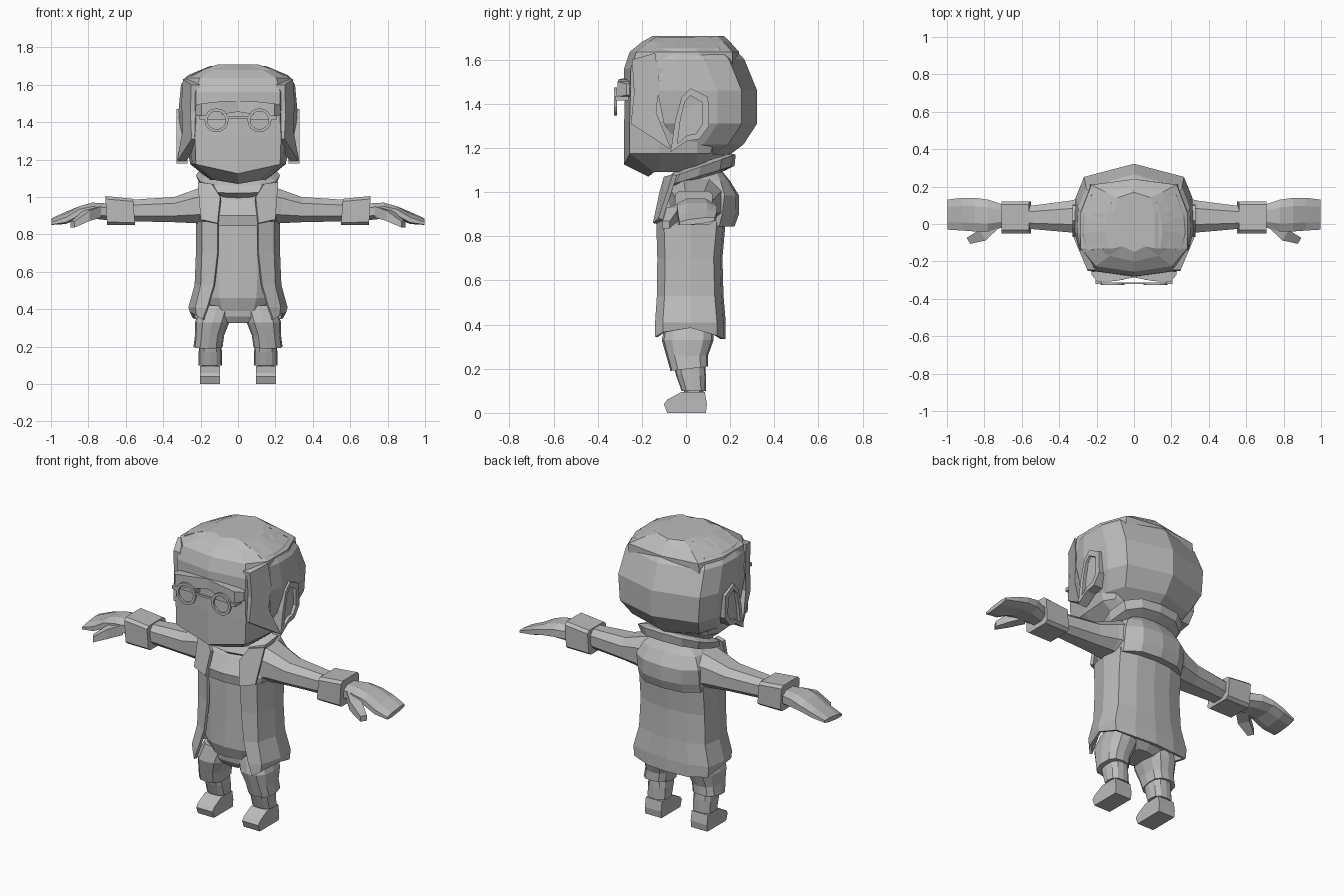
import bpy, bmesh, math
from mathutils import Vector

if "Cube" in bpy.data.objects:
    bpy.data.objects.remove(bpy.data.objects["Cube"])

grey = bpy.data.materials.new("plain grey")
grey.diffuse_color = (0.5, 0.5, 0.5, 1)
grey.use_nodes = True
grey.node_tree.nodes["Principled BSDF"].inputs["Base Color"].default_value = grey.diffuse_color


def finish(name, bm, mirror=False, shell=0):
    bmesh.ops.recalc_face_normals(bm, faces=bm.faces)
    me = bpy.data.meshes.new(name)
    bm.to_mesh(me)
    bm.free()
    me.materials.append(grey)
    ob = bpy.data.objects.new(name, me)
    bpy.context.collection.objects.link(ob)
    if shell:
        m = ob.modifiers.new("shell", 'SOLIDIFY')
        m.thickness, m.offset = shell, -1
    if mirror:
        ob.modifiers.new("mirror", 'MIRROR').use_mirror_merge = False
    return ob


def loft(name, rings, closed=True, caps=True, mirror=False, shell=0):
    """Skin a row of equal-length point rings."""
    bm = bmesh.new()
    vs = [[bm.verts.new(p) for p in r] for r in rings]
    n = len(rings[0])
    for a, b in zip(vs, vs[1:]):
        for i in range(n if closed else n - 1):
            j = (i + 1) % n
            bm.faces.new((a[i], a[j], b[j], b[i]))
    if caps:
        bm.faces.new(vs[0])
        bm.faces.new(vs[-1])
    return finish(name, bm, mirror, shell)


def oval(z, w, yf, yb, tilt=0, x=0):
    """Twelve-sided horizontal ring; tilt raises the back."""
    d = yb - yf
    half = [(0, yf), (.55*w, yf+.04*d), (.9*w, yf+.2*d), (w, yf+.5*d),
            (.9*w, yb-.2*d), (.55*w, yb-.04*d), (0, yb)]
    pts = half + [(-a, b) for a, b in half[-2:0:-1]]
    return [(x+a, b, z + tilt*((b-yf)/d - .5)) for a, b in pts]


def octo(x, y0, y1, z0, z1, lean=0, c=.25):
    """Chamfered ring across the arm."""
    dy, dz = (y1-y0)*c, (z1-z0)*c
    pts = [(y0+dy, z0), (y1-dy, z0), (y1, z0+dz), (y1, z1-dz),
           (y1-dy, z1), (y0+dy, z1), (y0, z1-dz), (y0, z0+dz)]
    return [(x + lean*(z-z0), y, z) for y, z in pts]


def slab(name, outline, x0, x1, mirror=True):
    """Side outline (y, z) extruded across x."""
    return loft(name, [[(x, y, z) for y, z in outline] for x in (x0, x1)], mirror=mirror)


# Shirt and hips
loft("shirt", [oval(.39, .15, -.10, .13), oval(.46, .18, -.125, .15),
               oval(.60, .19, -.12, .15), oval(.85, .18, -.115, .15),
               oval(.98, .17, -.08, .16), oval(1.06, .13, -.03, .15)])
loft("hips", [oval(.325, .08, -.07, .10), oval(.36, .18, -.09, .13), oval(.45, .18, -.10, .13)])


# Open coat with flared hem
def coat_ring(z, edge, w, yf, yb, hem=0):
    half = [(edge, yf), (w*.86, yf+.035), (w, .02), (w*.93, yb-.04), (w*.5, yb-.01), (0, yb)]
    lift = [-.01, .01, .03, -.005, -.02, -.02]
    pts = [(x, y, z+hem*d) for (x, y), d in zip(half, lift)]
    return pts + [(-x, y, q) for x, y, q in pts[-2::-1]]


loft("coat", [coat_ring(.355, .19, .258, -.14, .18, 1), coat_ring(.41, .165, .265, -.14, .18),
              coat_ring(.53, .13, .232, -.132, .17), coat_ring(.70, .11, .225, -.13, .165),
              coat_ring(.87, .11, .225, -.135, .18)], closed=False, caps=False, shell=.015)

# Coat shoulders, overhanging at the back
loft("coat_yoke", [oval(.845, .222, -.13, .22), oval(.90, .225, -.14, .24),
                   oval(.985, .225, -.085, .24), oval(1.05, .19, -.02, .20),
                   oval(1.10, .12, .03, .16)])
# Front lapels
bm = bmesh.new()
bm.faces.new([bm.verts.new(p) for p in [(.11, -.15, .86), (.20, -.125, .88), (.215, -.06, 1.08),
                                        (.14, -.10, 1.07), (.095, -.12, 1.0)]])
finish("lapel", bm, mirror=True, shell=.02)

# Neck and tilted collar
loft("neck", [oval(1.0, .11, -.04, .14), oval(1.2, .12, -.06, .14)])
loft("collar", [oval(1.045, .13, -.08, .17, .10), oval(1.07, .205, -.115, .22, .10),
                oval(1.115, .225, -.09, .225, .11), oval(1.135, .17, -.05, .20, .08)])

# Sleeves, cuffs, hands
loft("sleeve", [octo(.14, -.08, .18, .85, 1.07), octo(.23, -.06, .15, .86, 1.04),
                octo(.34, -.045, .125, .865, 1.0), octo(.57, -.025, .095, .87, .985)], mirror=True)
loft("cuff", [octo(.55, -.05, .12, .85, .99, .08, .1), octo(.70, -.05, .12, .85, 1.005, .06, .1)],
     mirror=True)
hand = [octo(.69, -.015, .10, .875, .965), octo(.78, -.04, .13, .885, .97),
        octo(.85, -.04, .14, .885, .95), octo(.92, -.035, .14, .87, .925), octo(.998, -.03, .13, .865, .89)]
for r in hand[3:]:
    r[:] = [(x, y, z - .12*(.13-y)) for x, y, z in r]
loft("hand", hand, mirror=True)


def thumb_ring(x, y, z, r):
    return [(x+r*a*.6, y+r*a, z+r*b) for a, b in ((-1, -1), (1, -1), (1, 1), (-1, 1))]


loft("thumb", [thumb_ring(.75, .0, .92, .03), thumb_ring(.81, -.06, .90, .028),
               thumb_ring(.885, -.09, .852, .016)], mirror=True)

# Trouser legs in two tiers, then shoes
loft("trouser_upper", [oval(.20, .078, -.07, .10, .02, .16), oval(.26, .078, -.09, .10, 0, .152),
                       oval(.33, .092, -.11, .125, 0, .138), oval(.42, .088, -.09, .125, 0, .11)], mirror=True)
loft("trouser_lower", [oval(.10, .062, -.02, .09, 0, .148), oval(.17, .062, -.045, .09, 0, .148),
                       oval(.25, .058, -.065, .085, 0, .15)], mirror=True)
loft("ankle", [oval(.07, .045, -.01, .08, 0, .15), oval(.13, .045, -.01, .08, 0, .15)], mirror=True)
slab("shoe", [(-.085, 0), (.09, 0), (.095, .04), (.085, .095), (-.02, .095), (-.085, .06), (-.1, .04)], .097, .203)


# Head: flat face in front, rounded behind
def head_ring(z, face, w, yf, yb, drop=0):
    half = [(0, yf), (face, yf+.025), (w*.95, -.12), (w, .05), (w*.86, yb-.07), (0, yb)]
    pts = half + [(-x, y) for x, y in half[-2:0:-1]]
    return [(x, y, z - (drop*(1-abs(x)/face) if y < -.15 and abs(x) <= face else 0)) for x, y in pts]


loft("face", [head_ring(1.09, .12, .15, -.17, .14, .02), head_ring(1.175, .225, .255, -.28, .18, .05),
              head_ring(1.32, .23, .285, -.28, .22), head_ring(1.50, .22, .28, -.275, .22),
              head_ring(1.62, .2, .24, -.24, .2)])


# Hair: back mass, crown with fringe, side locks
def hair_ring(z, w, yf, yb, s=0):
    half = [(0, yf), (.93*w, yf), (w, yf+.09), (.98*w, yb-.18), (.84*w, yb-.07), (0, yb)]
    pts = half + [(-x, y) for x, y in half[-2:0:-1]]
    return [(x, y, z + s*(y-yf)) for x, y in pts]


loft("hair_back", [hair_ring(1.17, .20, .0, .20), hair_ring(1.215, .26, -.04, .26),
                   hair_ring(1.31, .305, -.10, .322), hair_ring(1.46, .318, -.13, .322),
                   hair_ring(1.60, .305, -.14, .265), hair_ring(1.65, .27, -.14, .22),
                   hair_ring(1.70, .15, -.13, .18)])


def crown_ring(z, f, w, yf, yb, peak=0):
    half = [(0, yf), (f, yf+.03), (w, -.13), (w, .06), (w*.8, yb-.03), (0, yb)]
    pts = half + [(-x, y) for x, y in half[-2:0:-1]]
    return [(x, y, z + (peak if x == 0 and y < 0 else 0)) for x, y in pts]


crown = [crown_ring(1.46, .222, .29, -.282, .2, .05), crown_ring(1.56, .225, .295, -.28, .24),
         crown_ring(1.635, .205, .285, -.255, .24), crown_ring(1.68, .13, .19, -.20, .2),
         crown_ring(1.708, .06, .11, -.15, .17)]
loft("hair_crown", crown)
for sx in (1, -1):
    lock = [(-.245, 1.60), (-.14, 1.63), (-.12, 1.50), (-.135, 1.36), (-.065, 1.19), (-.25, 1.31), (-.235, 1.45)]
    loft("side_lock", [[(sx*(w + .42*(y+.25)), y, z) for y, z in lock] for w in (.20, .248)])

# Ears: curved rim with a sunken middle
ear = [(-.07, 1.18), (-.05, 1.32), (-.02, 1.43), (.02, 1.47), (.10, 1.43), (.105, 1.30), (.06, 1.24), (0, 1.23)]
inner = [(.02 + (y-.02)*.65, 1.34 + (z-1.34)*.75) for y, z in ear]
loft("ear", [[(x, y, z) for y, z in o] for x, o in ((.27, ear), (.328, ear), (.328, inner), (.31, inner))],
     mirror=True)

# Brow band and glasses
loft("brow", [[(x, y, z) for y, z in ((f, lo), (-.255, lo), (-.255, hi), (f, hi))]
              for x, f, lo, hi in ((0, -.285, 1.455, 1.515), (.10, -.305, 1.44, 1.51), (.195, -.31, 1.43, 1.50),
                                   (.228, -.27, 1.44, 1.49))], mirror=True)


def circle(r, y):
    return [(.115 + r*math.cos(i*math.pi/8), y, 1.41 + r*math.sin(i*math.pi/8)) for i in range(16)]


rim = [circle(.048, -.325), circle(.064, -.325), circle(.064, -.313), circle(.048, -.313)]
loft("glasses_rim", rim + rim[:1], caps=False, mirror=True)
slab("glasses_bridge", [(-.322, 1.42), (-.314, 1.42), (-.314, 1.432), (-.322, 1.432)], -.055, .055, False)
slab("glasses_hinge", [(-.322, 1.415), (-.26, 1.415), (-.26, 1.435), (-.322, 1.435)], .17, .205)
slab("eyelid", [(-.30, 1.415), (-.26, 1.415), (-.26, 1.44), (-.30, 1.44)], .06, .17)
